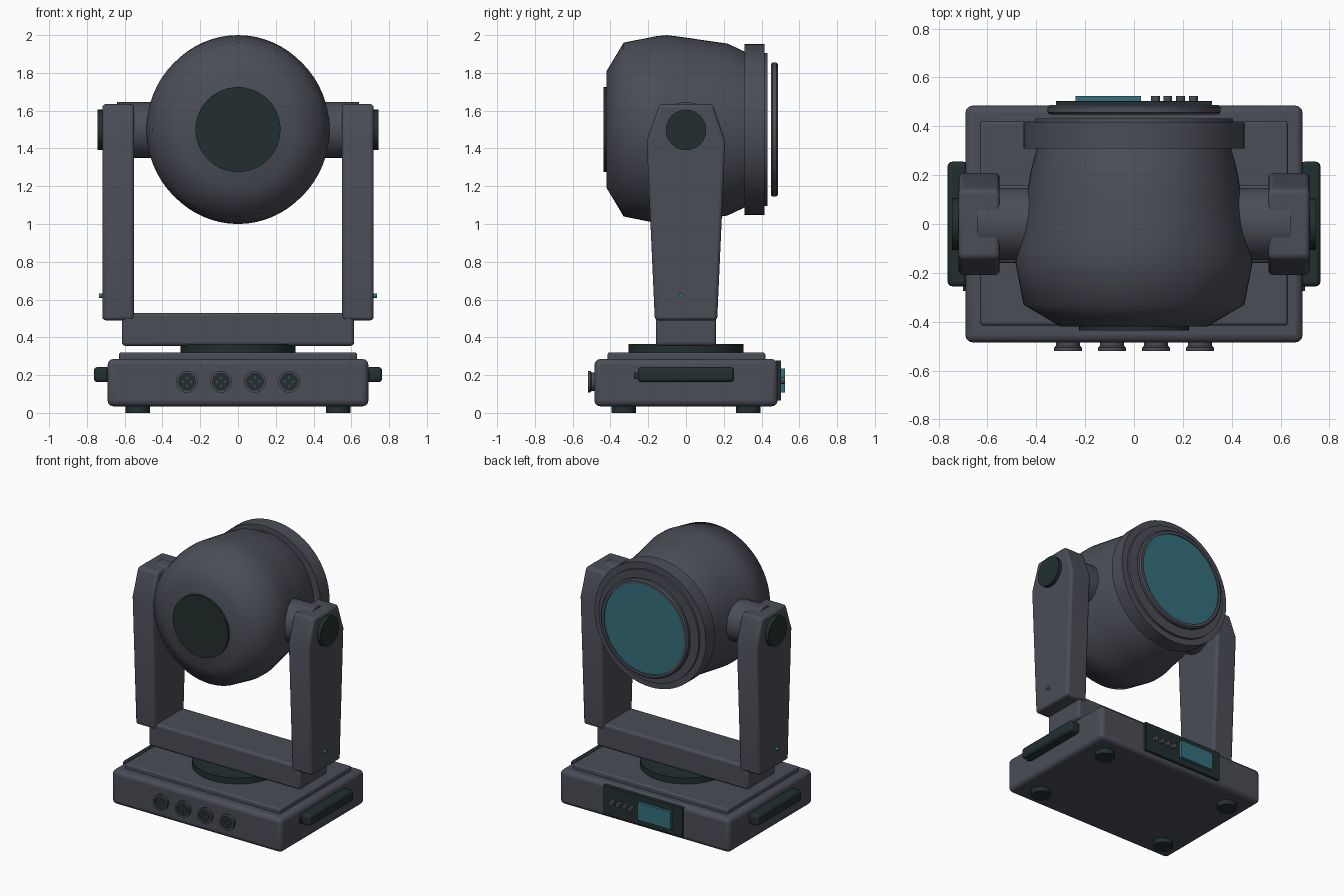
import bpy, bmesh, math
from mathutils import Vector

if "Cube" in bpy.data.objects:
    bpy.data.objects.remove(bpy.data.objects["Cube"])


def material(name, rgb):
    m = bpy.data.materials.new(name)
    m.diffuse_color = (*rgb, 1)
    m.use_nodes = True
    m.node_tree.nodes["Principled BSDF"].inputs["Base Color"].default_value = m.diffuse_color
    return m


GREY = material("slate grey", (0.07, 0.075, 0.095))
DARK = material("dark green black", (0.016, 0.028, 0.028))
TEAL = material("teal glass", (0.035, 0.16, 0.2))


def finish(name, bm, mat, bevel=0, angle=35):
    bmesh.ops.recalc_face_normals(bm, faces=bm.faces)
    me = bpy.data.meshes.new(name)
    bm.to_mesh(me)
    bm.free()
    me.materials.append(mat)
    me.shade_smooth()
    me.set_sharp_from_angle(angle=math.radians(angle))
    ob = bpy.data.objects.new(name, me)
    bpy.context.collection.objects.link(ob)
    if bevel:
        mod = ob.modifiers.new("bevel", 'BEVEL')
        mod.width, mod.segments = bevel, 3
        mod.limit_method, mod.angle_limit = 'ANGLE', math.radians(30)
    return ob


def box(name, lo, hi, mat, bevel=0):
    bm = bmesh.new()
    bmesh.ops.create_cube(bm, size=1)
    for v in bm.verts:
        v.co = Vector([(a + b) / 2 + c * (b - a) for a, b, c in zip(lo, hi, v.co)])
    return finish(name, bm, mat, bevel)


def lathe(name, profile, centre, axis, mat, n=32, closed=False, angle=35):
    """Rings of (position along axis, radius, optional second radius)."""
    bm = bmesh.new()
    rings = []
    for p in profile:
        t, ra, rb = p[0], p[1], p[-1]
        ring = []
        for i in range(n):
            a = 2 * math.pi * i / n
            c, s = ra * math.cos(a), rb * math.sin(a)
            co = {'x': (t, c, s), 'y': (c, t, s), 'z': (c, s, t)}[axis]
            ring.append(bm.verts.new(Vector(co) + Vector(centre)))
        rings.append(ring)
    pairs = list(zip(rings, rings[1:]))
    if closed:
        pairs.append((rings[-1], rings[0]))
    else:
        bm.faces.new(rings[0])
        bm.faces.new(rings[-1])
    for r0, r1 in pairs:
        for i in range(n):
            j = (i + 1) % n
            bm.faces.new((r0[i], r0[j], r1[j], r1[i]))
    return finish(name, bm, mat, angle=angle)


def disc(name, a, b, r, centre, axis, mat, n=32):
    return lathe(name, [(a, r), (b, r)], centre, axis, mat, n)


# Base with stepped top plate, turntable and feet
box("base", (-0.69, -0.485, 0.035), (0.69, 0.485, 0.285), GREY, 0.03)
box("base_top_plate", (-0.63, -0.415, 0.27), (0.63, 0.42, 0.32), GREY, 0.012)
disc("turntable", 0.31, 0.365, 0.305, (0, 0, 0), 'z', DARK, 48)
for sx in (-1, 1):
    for sy in (-1, 1):
        disc("foot", 0, 0.045, 0.065, (sx * 0.53, sy * 0.33, 0), 'z', DARK, 24)

# Yoke crossbar
box("yoke_crossbar", (-0.615, -0.16, 0.355), (0.615, 0.16, 0.53), GREY, 0.018)

ARM = [(-0.165, 0.49), (0.165, 0.49), (0.208, 1.44), (0.14, 1.635),
       (-0.14, 1.635), (-0.208, 1.44)]
for s in (-1, 1):
    # Tapered yoke arm
    bm = bmesh.new()
    inner = [bm.verts.new((s * 0.55, y, z)) for y, z in ARM]
    outer = [bm.verts.new((s * 0.718, y, z)) for y, z in ARM]
    bm.faces.new(inner)
    bm.faces.new(outer)
    for i in range(len(ARM)):
        j = (i + 1) % len(ARM)
        bm.faces.new((inner[i], inner[j], outer[j], outer[i]))
    finish("yoke_arm", bm, GREY, 0.018)
    # Tilt pivot, cap and indicator light
    disc("tilt_pivot", s * 0.36, s * 0.64, 0.148, (0, 0, 1.498), 'x', GREY, 40)
    disc("pivot_cap", s * 0.70, s * 0.745, 0.107, (0, 0, 1.498), 'x', DARK)
    disc("indicator_light", s * 0.71, s * 0.737, 0.012, (0, -0.025, 0.62), 'x', TEAL, 12)
    # Carry handle
    xs = sorted((s * 0.68, s * 0.763))
    box("carry_handle", (xs[0], -0.255, 0.163), (xs[1], 0.255, 0.243), DARK, 0.018)
    xs = sorted((s * 0.68, s * 0.7))
    box("handle_tab", (xs[0], -0.275, 0.18), (xs[1], -0.24, 0.215), DARK)

# Lamp head, pinched at the sides beside the pivots
HEAD = [(-0.42, 0.30, 0.31), (-0.33, 0.452, 0.46), (-0.16, 0.485, 0.494),
        (-0.10, 0.478, 0.5), (0.0, 0.458, 0.487), (0.1, 0.442, 0.472),
        (0.22, 0.422, 0.455), (0.32, 0.395, 0.408)]
AXIS = (0, 0, 1.5)
lathe("lamp_head", HEAD, AXIS, 'y', GREY, 64, angle=62)
disc("rear_disc", -0.436, -0.41, 0.225, AXIS, 'y', DARK, 48)
disc("front_collar", 0.31, 0.415, 0.452, AXIS, 'y', GREY, 64)
disc("collar_step", 0.40, 0.432, 0.406, AXIS, 'y', GREY, 64)
lathe("lens_bezel", [(0.449, 0.345), (0.457, 0.355), (0.478, 0.355), (0.487, 0.345),
                     (0.487, 0.325), (0.449, 0.325)], AXIS, 'y', GREY, 64, closed=True)
disc("lens", 0.452, 0.48, 0.327, AXIS, 'y', TEAL, 64)

# Four round sockets with pins
for x in (-0.27, -0.09, 0.09, 0.27):
    c = (x, 0, 0.165)
    lathe("socket_ring", [(-0.47, 0.05), (-0.5, 0.05), (-0.506, 0.058), (-0.52, 0.058),
                          (-0.52, 0.044), (-0.47, 0.044)], c, 'y', GREY, 28, closed=True)
    disc("socket_face", -0.512, -0.48, 0.045, c, 'y', DARK, 28)
    for k in range(4):
        a = math.pi / 2 * k
        disc("socket_pin", -0.517, -0.51, 0.006,
             (x + 0.022 * math.cos(a), 0, 0.165 + 0.022 * math.sin(a)), 'y', GREY, 8)

# Rear control panel with screen and buttons
box("control_panel", (-0.32, 0.475, 0.065), (0.32, 0.503, 0.278), DARK, 0.003)
box("screen", (-0.24, 0.495, 0.108), (0.028, 0.524, 0.235), TEAL)
for x in (0.088, 0.138, 0.19, 0.243):
    disc("panel_button", 0.495, 0.524, 0.018, (x, 0, 0.172), 'y', GREY, 12)
